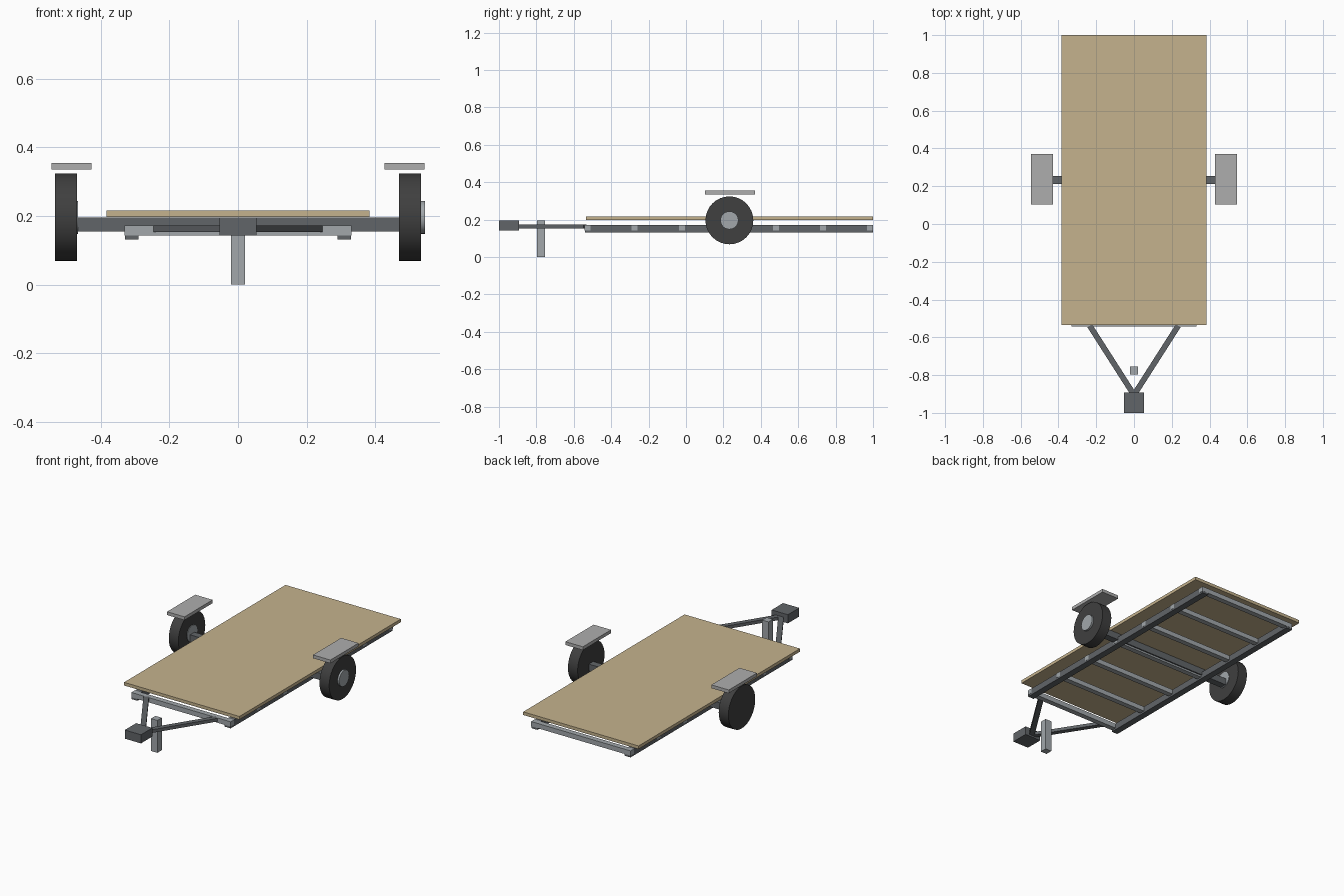
import bpy, math
from mathutils import Vector

if "Cube" in bpy.data.objects:
    bpy.data.objects.remove(bpy.data.objects["Cube"])


def material(name, rgb):
    m = bpy.data.materials.new(name)
    m.diffuse_color = (*rgb, 1)
    m.use_nodes = True
    m.node_tree.nodes["Principled BSDF"].inputs["Base Color"].default_value = m.diffuse_color
    return m


STEEL = material("dark_steel", (0.12, 0.13, 0.14))
GALV = material("galvanised", (0.36, 0.39, 0.41))
WOOD = material("plywood", (0.56, 0.45, 0.27))
RUBBER = material("rubber", (0.05, 0.05, 0.05))
LIGHT = material("fender_grey", (0.42, 0.42, 0.42))


def box(name, lo, hi, mat):
    lo, hi = Vector(lo), Vector(hi)
    bpy.ops.mesh.primitive_cube_add(size=1, location=(lo + hi) / 2)
    o = bpy.context.object
    o.name = name
    o.scale = hi - lo
    o.data.materials.append(mat)
    return o


def disc(name, x0, x1, radius, mat):
    bpy.ops.mesh.primitive_cylinder_add(
        vertices=32, radius=radius, depth=x1 - x0,
        location=((x0 + x1) / 2, AXLE_Y, 0.196), rotation=(0, math.pi / 2, 0))
    o = bpy.context.object
    o.name = name
    o.data.materials.append(mat)
    bpy.ops.object.shade_smooth_by_angle(angle=math.radians(30))


AXLE_Y = 0.232

# Deck, axle
box("deck", (-0.384, -0.535, 0.197), (0.384, 1.0, 0.216), WOOD)
box("axle", (-0.475, AXLE_Y - 0.021, 0.154), (0.475, AXLE_Y + 0.021, 0.195), STEEL)

# Cross members
for i in range(7):
    y = -0.526 + i * 1.51 / 6
    box("cross_member", (-0.331, y - 0.016, 0.143), (0.331, y + 0.016, 0.172), GALV)

for s, side in ((-1, "left"), (1, "right")):
    # Side rails
    box(side + "_rail", (s * 0.31 - 0.02, -0.541, 0.132),
        (s * 0.31 + 0.02, 0.999, 0.1715), STEEL)
    # Fenders and tyres
    box(side + "_fender", (s * 0.486 - 0.058, 0.102, 0.335),
        (s * 0.486 + 0.058, 0.37, 0.355), LIGHT)
    disc(side + "_tyre", s * 0.502 - 0.032, s * 0.502 + 0.032, 0.128, RUBBER)
    # Diagonal drawbars
    a, b = Vector((s * 0.234, -0.539, 0.163)), Vector((0, -0.905, 0.163))
    bar = box(side + "_drawbar", (0, 0, 0), ((b - a).length, 0.03, 0.019), STEEL)
    bar.location = (a + b) / 2
    bar.rotation_euler.z = math.atan2(b.y - a.y, b.x - a.x)

# Hubs sit on the +x face of both wheels
disc("right_hub", 0.515, 0.545, 0.048, GALV)
disc("left_hub", -0.498, -0.467, 0.048, GALV)

# Coupler and front stand
box("coupler", (-0.054, -1.0, 0.143), (0.054, -0.892, 0.195), STEEL)
box("jack_stand", (-0.021, -0.797, 0.0), (0.021, -0.755, 0.195), GALV)
